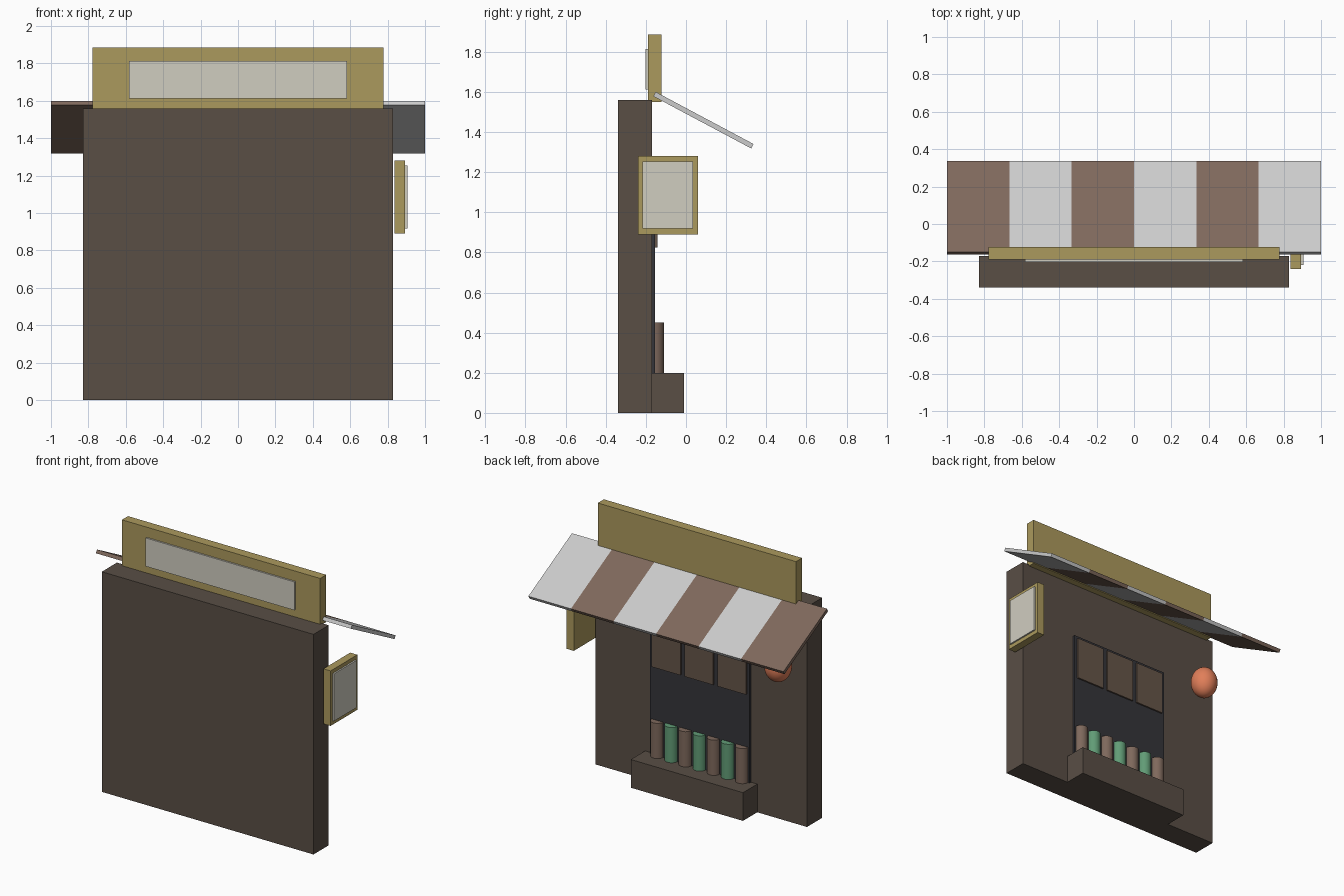
import bpy, bmesh
from mathutils import Matrix, Vector

if "Cube" in bpy.data.objects:
    bpy.data.objects.remove(bpy.data.objects["Cube"])


def material(name, r, g, b):
    m = bpy.data.materials.new(name)
    m.diffuse_color = (r, g, b, 1)
    m.use_nodes = True
    m.node_tree.nodes["Principled BSDF"].inputs["Base Color"].default_value = m.diffuse_color
    return m


WALL = material("wall_brown", 0.10, 0.077, 0.06)
GOLD = material("sign_gold", 0.41, 0.32, 0.11)
PALE = material("sign_pale", 0.63, 0.61, 0.53)
WHITE = material("stripe_white", 0.77, 0.76, 0.74)
BROWN = material("stripe_brown", 0.21, 0.14, 0.107)
DARK = material("opening_dark", 0.035, 0.035, 0.042)
CARD = material("card_brown", 0.13, 0.09, 0.065)
GREEN = material("bottle_green", 0.12, 0.33, 0.18)
ORANGE = material("lantern_orange", 0.75, 0.21, 0.10)


def finish(name, bm, mat):
    bmesh.ops.recalc_face_normals(bm, faces=bm.faces)
    me = bpy.data.meshes.new(name)
    bm.to_mesh(me)
    bm.free()
    me.materials.append(mat)
    ob = bpy.data.objects.new(name, me)
    bpy.context.collection.objects.link(ob)
    return ob


def box(name, x, y, z, mat):
    bm = bmesh.new()
    size = [b - a for a, b in (x, y, z)]
    mid = [(a + b) / 2 for a, b in (x, y, z)]
    bmesh.ops.create_cube(bm, size=1, matrix=Matrix.Translation(mid) @ Matrix.Diagonal((*size, 1)))
    return finish(name, bm, mat)


def smooth_sides(ob):
    for p in ob.data.polygons:
        p.use_smooth = abs(p.normal.z) < 0.99 or len(p.vertices) < 5


def extrude_profile(name, profile, x0, x1, mat):
    bm = bmesh.new()
    face = bm.faces.new([bm.verts.new((x0, y, z)) for y, z in profile])
    ext = bmesh.ops.extrude_face_region(bm, geom=[face])["geom"]
    bmesh.ops.translate(bm, vec=Vector((x1 - x0, 0, 0)),
                        verts=[v for v in ext if isinstance(v, bmesh.types.BMVert)])
    return finish(name, bm, mat)


# Wall and counter
box("wall", (-0.83, 0.83), (-0.34, -0.17), (0, 1.56), WALL)
box("counter", (-0.44, 0.44), (-0.175, -0.01), (0, 0.2), WALL)

# Dark opening with three hanging cards
box("opening", (-0.39, 0.39), (-0.18, -0.154), (0.19, 1.15), DARK)
for i in range(3):
    c = (i - 1) * 0.257
    box(f"hanging_card_{i + 1}", (c - 0.112, c + 0.112), (-0.165, -0.143), (0.825, 1.13), CARD)

# Row of bottles on the counter
for i in range(7):
    bm = bmesh.new()
    bmesh.ops.create_cone(bm, cap_ends=True, segments=24, radius1=0.046, radius2=0.046, depth=0.25,
                          matrix=Matrix.Translation(((i - 3) * 0.111, -0.156, 0.325)))
    smooth_sides(finish(f"bottle_{i + 1}", bm, GREEN if i % 2 else BROWN))

# Sloping striped awning
slope = [(-0.163, 1.578), (-0.151, 1.60), (0.337, 1.34), (0.325, 1.318)]
for i in range(6):
    x = -1 + i / 3
    extrude_profile(f"awning_stripe_{i + 1}", slope, x, x + 1 / 3, WHITE if i % 2 else BROWN)

# Roof sign and side sign
box("roof_sign", (-0.777, 0.777), (-0.19, -0.122), (1.55, 1.885), GOLD)
box("roof_sign_panel", (-0.583, 0.583), (-0.202, -0.18), (1.612, 1.813), PALE)
box("side_sign", (0.838, 0.894), (-0.24, 0.06), (0.89, 1.28), GOLD)
box("side_sign_panel", (0.885, 0.905), (-0.218, 0.036), (0.918, 1.253), PALE)

# Round lantern
bm = bmesh.new()
bmesh.ops.create_uvsphere(bm, u_segments=32, v_segments=16, radius=1,
                          matrix=Matrix.Translation((-0.673, -0.07, 1.14)) @ Matrix.Diagonal((0.09, 0.09, 0.11, 1)))
lantern = finish("lantern", bm, ORANGE)
for p in lantern.data.polygons:
    p.use_smooth = True
